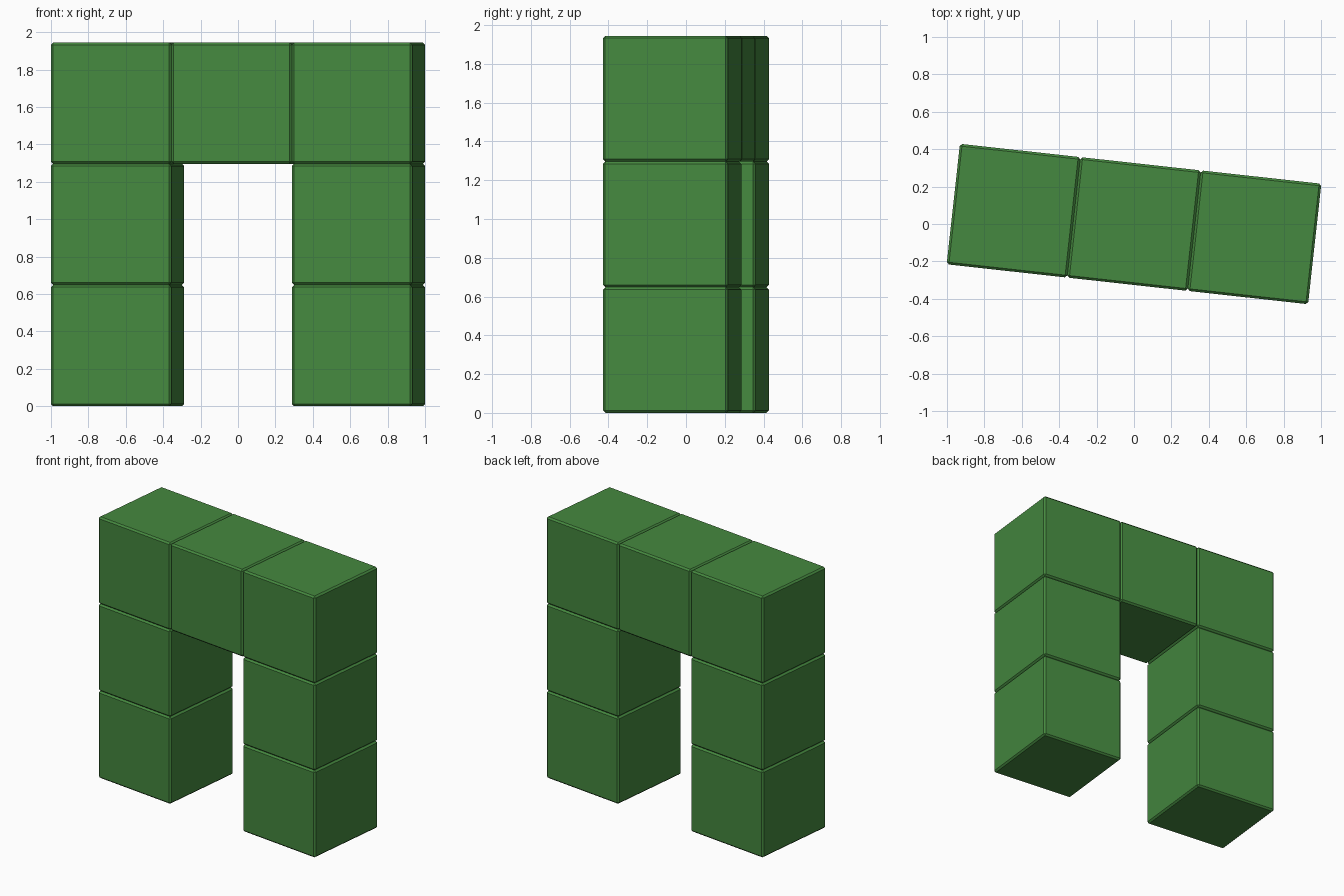
import bpy
import math
from mathutils import Matrix

if "Cube" in bpy.data.objects:
    bpy.data.objects.remove(bpy.data.objects["Cube"], do_unlink=True)

SIZE = 0.648
BEVEL = 0.012
TURN = Matrix.Rotation(math.radians(-6.3), 4, 'Z')

# Single green for every block
green = bpy.data.materials.new("leaf_green")
green.use_nodes = True
color = (0.06, 0.25, 0.05, 1)
green.diffuse_color = color
green.node_tree.nodes["Principled BSDF"].inputs["Base Color"].default_value = color


def block(name, column, row):
    """One chamfered cube, placed on the turned arch grid."""
    bpy.ops.mesh.primitive_cube_add(size=SIZE)
    obj = bpy.context.object
    obj.name = name
    obj.matrix_world = TURN @ Matrix.Translation((column * SIZE, 0, (row + 0.5) * SIZE))
    obj.data.materials.append(green)
    chamfer = obj.modifiers.new("chamfer", 'BEVEL')
    chamfer.width = BEVEL
    chamfer.segments = 1


# Two legs of stacked blocks
for side, column in (("right", -1), ("left", 1)):
    for row, level in enumerate(("lower", "upper")):
        block(f"{side}_leg_{level}_block", column, row)

# Lintel across the top
for name, column in (("right", -1), ("middle", 0), ("left", 1)):
    block(f"lintel_{name}_block", column, 2)
